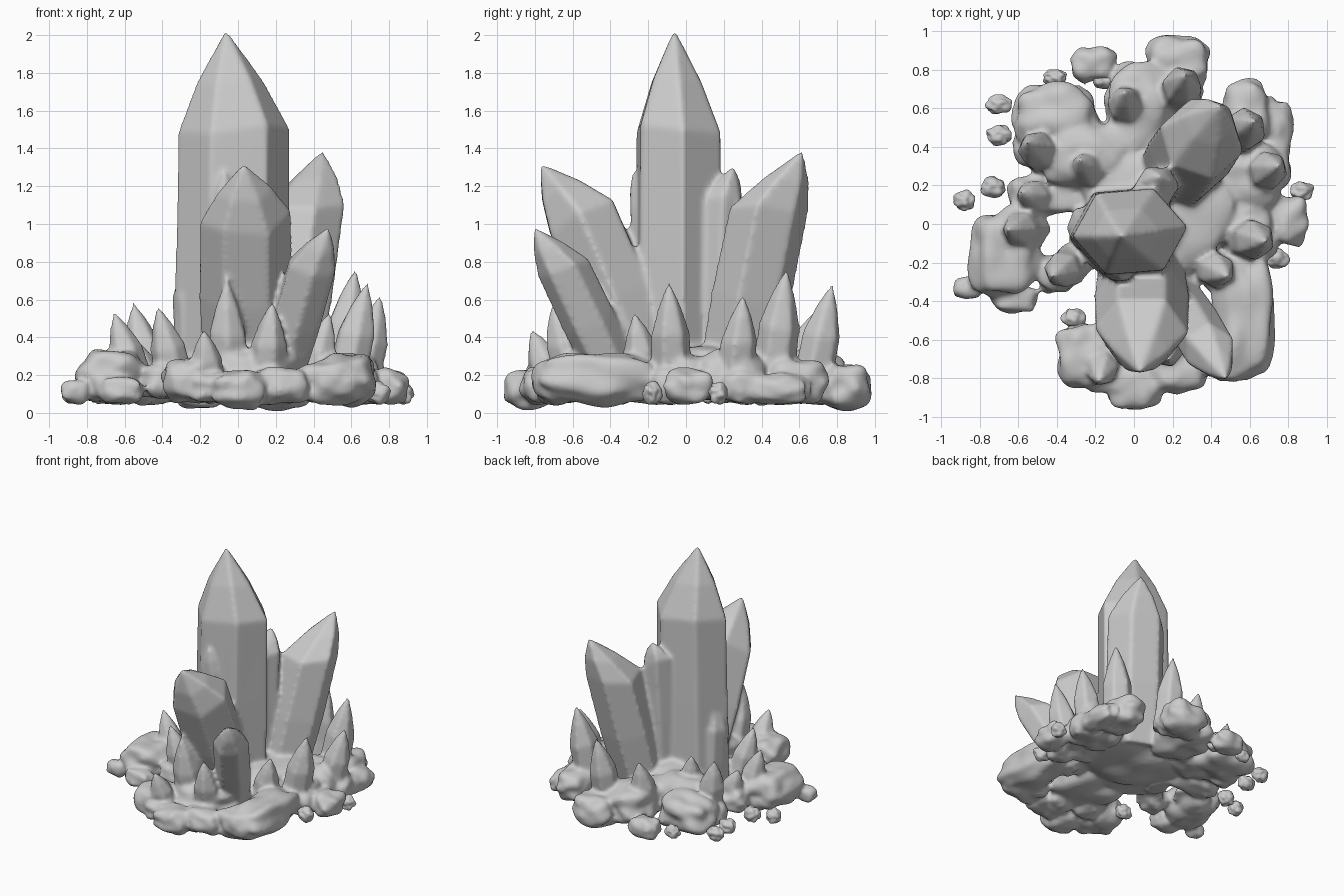
import bpy, bmesh, math, random
from mathutils import Vector, noise

if "Cube" in bpy.data.objects:
    bpy.data.objects.remove(bpy.data.objects["Cube"])

random.seed(4)


def crystal(bm, base, shoulder, tip, rx, ry, rot=0.0, foot=0.9, sides=6):
    """Six-sided column from base to shoulder, closing to a point."""
    base, shoulder, tip = Vector(base), Vector(shoulder), Vector(tip)
    axis = (shoulder - base).normalized()
    u = Vector((0, 0, 1)).cross(axis)
    u = u.normalized() if u.length > 0.1 else Vector((1, 0, 0))
    v = axis.cross(u).normalized()
    tip = tip + (tip - shoulder).normalized() * 0.03
    length = (shoulder - base).length
    uneven = [random.uniform(-0.05, 0.05) * length for _ in range(sides)]
    rings = []
    levels = [(base, foot, 0), (base.lerp(shoulder, 0.5), 1, 0), (shoulder, 0.98, 1),
              (shoulder.lerp(tip, 0.5), 0.59, 0.6), (tip, 0.03, 0)]
    for c, s, j in levels:
        ring = []
        for i in range(sides):
            a = rot + 2 * math.pi * i / sides
            ring.append(bm.verts.new(c + u * (rx * s * math.cos(a)) + v * (ry * s * math.sin(a))
                                     + axis * (uneven[i] * j)))
        rings.append(ring)
    for lo, hi in zip(rings, rings[1:]):
        for i in range(sides):
            k = (i + 1) % sides
            bm.faces.new((lo[i], lo[k], hi[k], hi[i]))
    bm.faces.new(rings[0][::-1])
    bm.faces.new(rings[-1])


def small_crystal(bm, x, y, z):
    """Small point leaning outward; taller ones are thicker."""
    r = 0.06 + 0.075 * z
    out = Vector((x, y, 0)).normalized() * 0.12
    tip = Vector((x, y, z))
    base = Vector((x, y, 0.12)) - out
    crystal(bm, base, base.lerp(tip, 0.55), tip, r, r, random.uniform(0, 1), 1.15)


def rock(bm, x, y, rx, ry, power=2.8):
    """Lumpy rounded block; height follows its size, inner ones sit higher."""
    rz = min(0.14, 0.02 + 0.7 * min(rx, ry))
    z = rz + (0.08 if math.hypot(x, y) < 0.6 else 0.02 if abs(y) > 0.78 else 0.05)
    seed = Vector((x * 7, y * 7, z * 7))
    for vt in bmesh.ops.create_icosphere(bm, subdivisions=4, radius=1)['verts']:
        d = vt.co.normalized()
        s = sum(abs(c) ** power for c in d) ** (-1 / power)
        s *= 1 + 0.24 * noise.noise(d * 1.7 + seed)
        vt.co = Vector((x + d.x * s * rx, y + d.y * s * ry, z + d.z * s * rz))


def finish(bm, name, voxel=0):
    bmesh.ops.recalc_face_normals(bm, faces=bm.faces)
    me = bpy.data.meshes.new(name)
    bm.to_mesh(me)
    bm.free()
    ob = bpy.data.objects.new(name, me)
    bpy.context.collection.objects.link(ob)
    me.shade_smooth()
    if voxel:
        m = ob.modifiers.new("fuse", 'REMESH')
        m.mode, m.voxel_size, m.use_smooth_shade = 'VOXEL', voxel, True
        m = ob.modifiers.new("soften", 'SMOOTH')
        m.factor, m.iterations = 0.5, 7


bm = bmesh.new()

# Large crystals
crystal(bm, (-0.04, -0.04, 0.12), (-0.02, -0.04, 1.54), (-0.06, -0.06, 1.99), 0.305, 0.25, 0.1, 1)
crystal(bm, (0.04, -0.2, 0.2), (0.04, -0.55, 1.03), (0.03, -0.75, 1.29), 0.25, 0.22)
crystal(bm, (0.22, 0.25, 0.15), (0.35, 0.44, 1.08), (0.44, 0.6, 1.36), 0.23, 0.21, 0.3)
crystal(bm, (0.23, -0.38, 0.2), (0.39, -0.65, 0.77), (0.47, -0.79, 0.96), 0.14, 0.15)

# Slim crystals against the main column
crystal(bm, (-0.08, -0.17, 0.2), (-0.07, -0.21, 1.1), (-0.07, -0.27, 1.25), 0.1, 0.1)
crystal(bm, (0.1, 0.15, 0.2), (0.12, 0.2, 1.15), (0.13, 0.24, 1.28), 0.12, 0.11)
crystal(bm, (-0.25, -0.02, 0.1), (-0.27, -0.02, 0.6), (-0.25, -0.02, 0.85), 0.08, 0.12)

# Ring of small crystals by tip, each on a rock foot
for x, y, z in [(-0.06, -0.64, 0.68), (0.18, -0.7, 0.57), (-0.18, -0.81, 0.42),
                (0.48, -0.27, 0.51), (0.68, -0.09, 0.67), (0.75, 0.3, 0.6),
                (0.62, 0.53, 0.74), (0.27, 0.77, 0.66), (-0.05, 0.68, 0.52),
                (-0.28, 0.33, 0.5), (-0.55, 0.42, 0.56), (-0.65, -0.03, 0.51),
                (-0.42, -0.27, 0.54), (-0.58, 0.16, 0.4)]:
    small_crystal(bm, x, y, z)
    rock(bm, x * 0.95, y * 0.95, 0.1, 0.1)

# Rock bed: centre and half sizes in plan
for r in [(0.1, 0.05, 0.38, 0.34), (0.08, -0.45, 0.26, 0.25), (0.57, -0.45, 0.16, 0.33),
          (0.5, -0.67, 0.17, 0.14), (-0.26, -0.68, 0.14, 0.17), (0, -0.84, 0.14, 0.12),
          (0.22, -0.76, 0.16, 0.11), (-0.67, -0.15, 0.18, 0.22), (-0.62, -0.39, 0.12, 0.07),
          (-0.86, -0.33, 0.08, 0.06), (-0.4, 0.55, 0.22, 0.18), (-0.25, 0.36, 0.24, 0.17),
          (0.02, 0.6, 0.17, 0.25), (0.23, 0.84, 0.16, 0.14), (0.58, 0.58, 0.13, 0.17),
          (0.74, 0.48, 0.08, 0.17), (0.58, 0.25, 0.2, 0.18), (0.53, 0.02, 0.18, 0.13),
          (0.8, 0.02, 0.1, 0.13), (-0.21, 0.83, 0.12, 0.09), (-0.42, 0.14, 0.2, 0.09)]:
    rock(bm, *r)
finish(bm, "crystal_cluster", 0.015)

# Loose pebbles around the rim
bm = bmesh.new()
for x, y in [(-0.7, 0.62), (-0.7, 0.46), (-0.41, 0.76), (-0.88, 0.12), (-0.73, 0.19),
             (0.87, 0.17), (0.74, -0.18), (-0.15, 0.75), (-0.31, -0.49)]:
    rock(bm, x, y, random.uniform(0.055, 0.065), random.uniform(0.04, 0.055), 2.1)
finish(bm, "pebbles")
